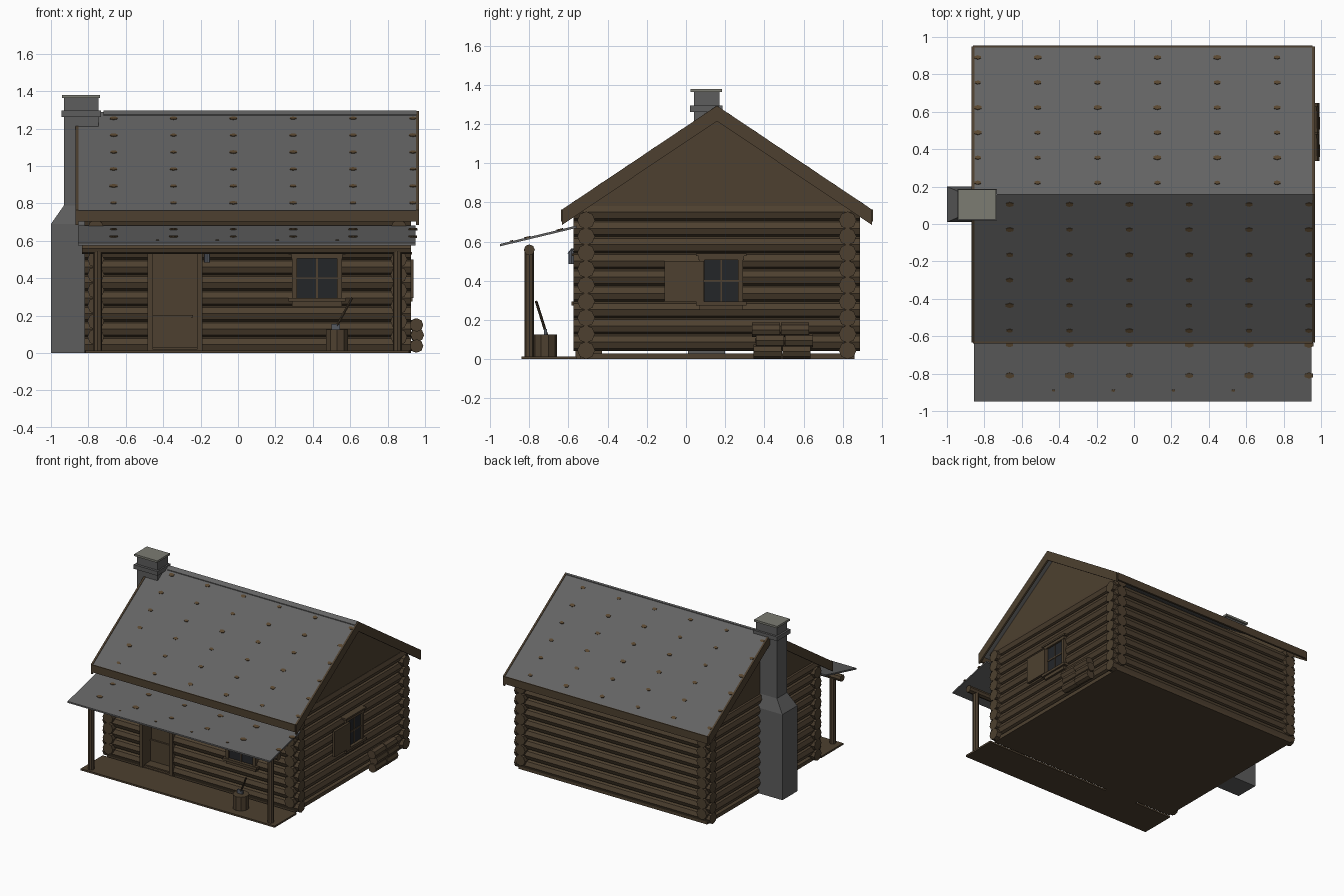
import bpy, bmesh, random
from mathutils import Vector, Matrix

random.seed(4)
if "Cube" in bpy.data.objects:
    bpy.data.objects.remove(bpy.data.objects["Cube"], do_unlink=True)


def material(name, rgb):
    m = bpy.data.materials.new(name)
    m.use_nodes = True
    m.diffuse_color = (*rgb, 1)
    m.node_tree.nodes["Principled BSDF"].inputs["Base Color"].default_value = (*rgb, 1)
    return m


WOOD = material("brown wood", (0.075, 0.051, 0.029))
ROOF = material("grey roofing", (0.125, 0.125, 0.125))
STONE = material("chimney grey", (0.11, 0.11, 0.11))
CAP = material("pale cap stone", (0.2, 0.2, 0.17))
GLASS = material("dark glass", (0.017, 0.019, 0.022))
SPOT = material("rust brown", (0.1, 0.063, 0.03))
METAL = material("lantern metal", (0.09, 0.1, 0.12))


class Part:
    """Collects simple solids into one named object."""

    def __init__(self, name, mat):
        self.name, self.mat, self.bm = name, mat, bmesh.new()

    def box(self, x0, x1, y0, y1, z0, z1):
        mat = Matrix.Translation(((x0 + x1) / 2, (y0 + y1) / 2, (z0 + z1) / 2))
        mat = mat @ Matrix.Diagonal((x1 - x0, y1 - y0, z1 - z0, 1))
        bmesh.ops.create_cube(self.bm, size=1, matrix=mat)
        return self

    def rod(self, a, b, r, n=8, r2=None, stretch=1):
        a, b = Vector(a), Vector(b)
        rot = (b - a).to_track_quat('Z', 'Y').to_matrix().to_4x4()
        mat = Matrix.Translation((a + b) / 2) @ rot @ Matrix.Diagonal((stretch, 1, 1, 1))
        bmesh.ops.create_cone(self.bm, cap_ends=True, segments=n, radius1=r,
                              radius2=r if r2 is None else r2,
                              depth=(b - a).length, matrix=mat)
        return self

    def prism(self, profile, x0, x1):
        # y-z outline extruded along x
        f = self.bm.faces.new([self.bm.verts.new((x0, y, z)) for y, z in profile])
        out = bmesh.ops.extrude_face_region(self.bm, geom=[f])["geom"]
        for v in out:
            if isinstance(v, bmesh.types.BMVert):
                v.co.x = x1
        return self

    def done(self):
        bmesh.ops.recalc_face_normals(self.bm, faces=self.bm.faces)
        mesh = bpy.data.meshes.new(self.name)
        self.bm.to_mesh(mesh)
        self.bm.free()
        mesh.materials.append(self.mat)
        ob = bpy.data.objects.new(self.name, mesh)
        bpy.context.collection.objects.link(ob)
        return ob


# Log walls, with the front opened for the door
STEP, R = 0.083, 0.045
LEFT, RIGHT, FRONT, BACK = -0.76, 0.86, -0.51, 0.825
front, back, sides = Part("front_logs", WOOD), Part("back_logs", WOOD), Part("side_logs", WOOD)
for i in range(9):
    z = R + STEP * i
    back.rod((-0.82, BACK, z), (0.925, BACK, z), R)
    spans = [(-0.82, 0.925)] if z > 0.55 else [(-0.82, -0.47), (-0.205, 0.925)]
    for a, b in spans:
        front.rod((a, FRONT, z), (b, FRONT, z), R)
    for x in (LEFT, RIGHT):
        sides.rod((x, -0.575, z + STEP / 2), (x, 0.888, z + STEP / 2), R)
for p in (front, back, sides):
    p.done()
Part("house_floor", WOOD).box(-0.79, 0.89, -0.54, 0.86, 0, 0.03).done()

# Gable walls
RIDGE, TOP, SLOPE = 0.158, 1.29, 0.67
EAVE_F, EAVE_B = -0.63, 0.946


def roof_z(y):
    return TOP - SLOPE * abs(y - RIDGE)


def chevron(y0, y1, up, down):
    ys = (y0, RIDGE, y1)
    return [(y, roof_z(y) + up) for y in ys] + [(y, roof_z(y) - down) for y in reversed(ys)]


gable = Part("gable_walls", WOOD)
for x in (LEFT, RIGHT):
    gable.prism([(-0.56, 0.745), (0.875, 0.745), (0.875, roof_z(0.875) - 0.015),
                 (RIDGE, TOP - 0.015), (-0.56, roof_z(-0.56) - 0.015)], x - 0.02, x + 0.03)
gable.done()

# Main roof, ridge cap and trim boards
Part("main_roof", ROOF).prism(chevron(EAVE_F, EAVE_B, 0, 0.02), -0.86, 0.955).done()
Part("ridge_cap", ROOF).prism(chevron(RIDGE - 0.03, RIDGE + 0.01, 0.006, 0.01), -0.72, 0.955).done()
trim = Part("roof_trim", WOOD)
for x in (-0.868, 0.952):
    trim.prism(chevron(EAVE_F - 0.003, EAVE_B + 0.003, 0.004, 0.075), x, x + 0.015)
for y in (EAVE_F, EAVE_B):
    trim.box(-0.86, 0.955, y - 0.008, y + 0.008, 0.703, 0.763)
trim.done()

# Porch roof
PF, PB = -0.95, -0.56


def porch_z(y):
    return 0.588 + 0.24 * (y - PF)


Part("porch_roof", ROOF).prism([(PF, porch_z(PF)), (PB, porch_z(PB)),
                                (PB, porch_z(PB) - 0.012), (PF, porch_z(PF) - 0.012)],
                               -0.855, 0.95).done()

# Rust spots scattered in rows over the roofs
spots = Part("roof_spots", SPOT)


def spot_row(y, x0, count, height, slope, size=0.013):
    normal = Vector((0, -slope, 1)).normalized() * 0.004
    for i in range(count):
        c = Vector((x0 + 0.32 * i, y, height(y)))
        s = size * random.uniform(0.85, 1.15)
        spots.rod(c - normal, c + normal, s, 6, stretch=1.6)


for i in range(6):
    spot_row(0.22 + 0.134 * i, -0.835, 6, roof_z, -SLOPE)
    spot_row(0.105 - 0.135 * i, -0.665, 6, roof_z, SLOPE)
for y in (-0.645, -0.81):
    spot_row(y, -0.665, 6, porch_z, 0.24, 0.015)
spot_row(-0.89, -0.43, 4, porch_z, 0.24, 0.006)
spots.done()

# Porch floor, posts and beam
Part("porch_floor", WOOD).box(-0.815, 0.915, -0.84, -0.56, 0, 0.014).done()
posts = Part("porch_posts", WOOD)
for x in (-0.75, 0.852):
    posts.rod((x, -0.8, 0.01), (x, -0.8, 0.55), 0.024)
posts.done()
Part("porch_beam", WOOD).rod((-0.835, -0.8, 0.558), (0.925, -0.8, 0.558), 0.028).done()

# Door set back in its frame
frame = Part("door_frame", WOOD)
for x in (-0.485, -0.22):
    frame.box(x, x + 0.03, -0.565, -0.43, 0, 0.56)
frame.box(-0.485, -0.19, -0.565, -0.43, 0.535, 0.565)
frame.box(-0.47, -0.205, -0.56, -0.43, 0, 0.02).done()
door = Part("door", WOOD).box(-0.46, -0.215, -0.455, -0.435, 0.015, 0.54)
door.box(-0.455, -0.25, -0.463, -0.45, 0.02, 0.195)
door.box(-0.455, -0.24, -0.47, -0.45, 0.19, 0.203).done()


# Windows: u runs along the wall, d points outward
def window(name, on_front, u0, u1, z0, z1, d):
    def add(p, a, b, low, high, near, far):
        if on_front:
            p.box(a, b, -d - far, -d - near, low, high)
        else:
            p.box(d + near, d + far, a, b, low, high)

    glass, wood = Part(name + "_glass", GLASS), Part(name + "_frame", WOOD)
    add(glass, u0, u1, z0, z1, -0.02, 0.003)
    mid, zm = (u0 + u1) / 2, (z0 + z1) / 2
    add(wood, mid - 0.005, mid + 0.005, z0, z1, -0.01, 0.008)
    add(wood, u0, u1, zm - 0.005, zm + 0.005, -0.01, 0.008)
    for a, b in ((u0 - 0.025, u0), (u1, u1 + 0.025)):
        add(wood, a, b, z0, z1 + 0.02, -0.04, 0.015)
    add(wood, u0 - 0.03, u1 + 0.03, z1, z1 + 0.025, -0.04, 0.018)
    add(wood, u0 - 0.045, u1 + 0.045, z1 + 0.022, z1 + 0.035, -0.04, 0.025)
    add(wood, u0 - 0.045, u1 + 0.045, z0 - 0.02, z0, -0.04, 0.028)
    add(wood, u0 - 0.025, u1 + 0.025, z0 - 0.045, z0 - 0.015, -0.04, 0.014)
    glass.done()
    wood.done()


window("front_window", True, 0.315, 0.53, 0.295, 0.505, 0.556)
window("side_window", False, 0.095, 0.265, 0.295, 0.505, 0.906)
Part("side_shutter", WOOD).box(0.918, 0.938, -0.11, 0.093, 0.295, 0.5).done()

# Chimney: wide base, sloping shoulder, narrow stack, collars
chimney = Part("chimney", STONE).box(-1, -0.78, 0.01, 0.2, 0, 0.69)
shoulder = bmesh.ops.create_cube(chimney.bm, size=1)["verts"]
for v in shoulder:
    high = v.co.z > 0
    v.co = (-0.745 if v.co.x > 0 else (-0.93 if high else -1),
            (0.17 if high else 0.2) if v.co.y > 0 else (0.04 if high else 0.01),
            0.79 if high else 0.69)
chimney.box(-0.93, -0.745, 0.04, 0.17, 0.79, 1.37)
chimney.box(-0.945, -0.733, 0.02, 0.187, 1.262, 1.296).done()
Part("chimney_cap", CAP).box(-0.942, -0.737, 0.023, 0.184, 1.364, 1.38).done()

# Chopping block and axe
Part("chopping_block", WOOD).rod((0.53, -0.72, 0.01), (0.53, -0.72, 0.125), 0.062, 10).done()
Part("axe_handle", WOOD).rod((0.515, -0.71, 0.12), (0.61, -0.765, 0.295), 0.007, 6).done()
Part("axe_head", METAL).box(0.5, 0.545, -0.725, -0.71, 0.11, 0.155).done()

# Firewood pile against the side wall
pile = Part("firewood", WOOD)
for i, (z, shift) in enumerate(((0.038, 0), (0.096, 0.012), (0.15, -0.008))):
    x = 0.955 + 0.004 * (i % 2)
    for a, b in ((0.345, 0.488), (0.493, 0.635)):
        pile.rod((x, a + shift, z), (x - 0.004, b + shift, z), 0.036)
pile.done()

# Hanging lantern beside the door
lantern = Part("lantern", METAL).rod((-0.165, -0.585, 0.485), (-0.165, -0.585, 0.54), 0.016)
lantern.rod((-0.165, -0.585, 0.54), (-0.165, -0.585, 0.56), 0.02, 8, 0.005)
lantern.box(-0.168, -0.162, -0.588, -0.53, 0.558, 0.564).done()
